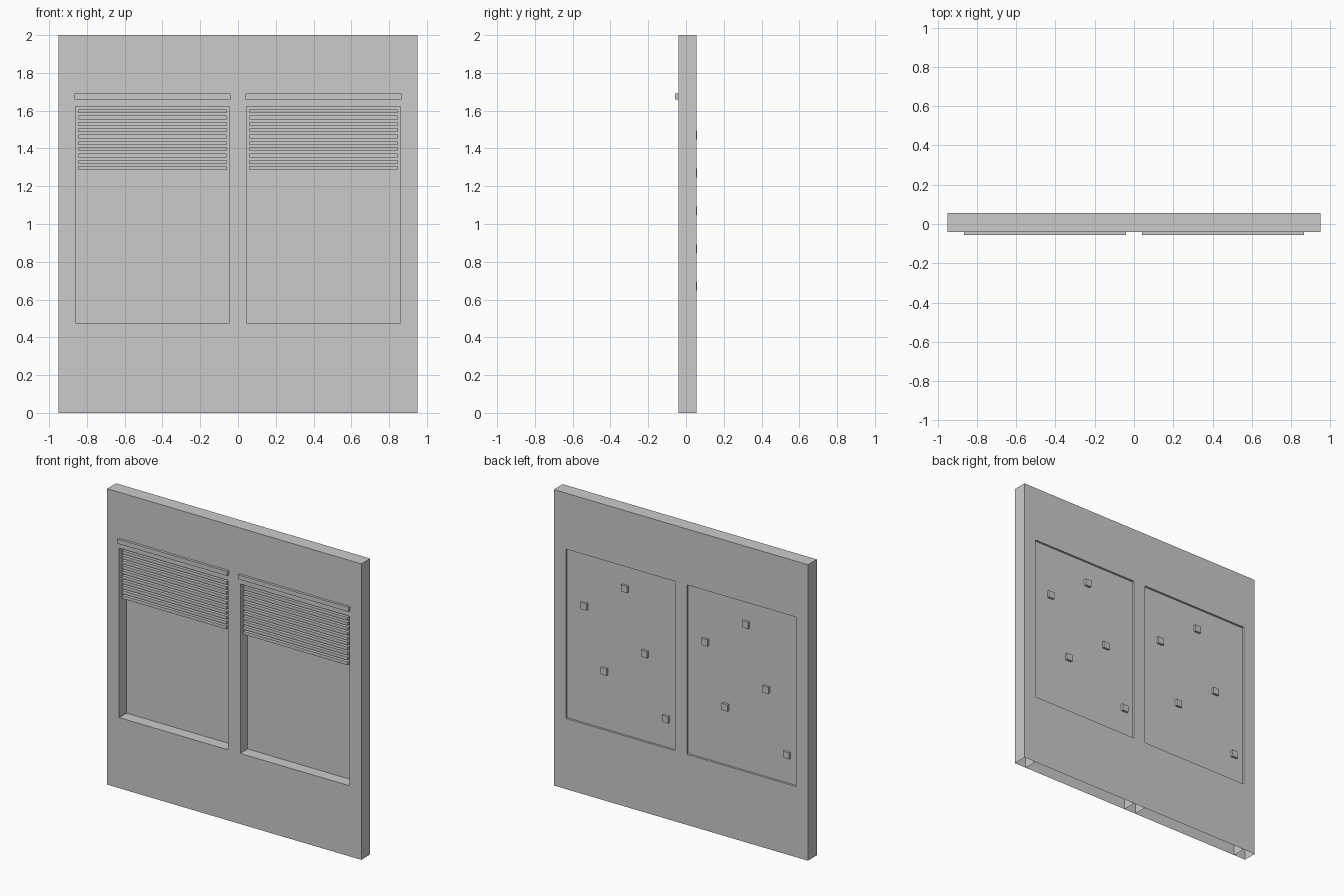
import bpy, bmesh

if "Cube" in bpy.data.objects:
    bpy.data.objects.remove(bpy.data.objects["Cube"])

grey = bpy.data.materials.new("plain_grey")
grey.diffuse_color = (0.6, 0.6, 0.6, 1)
grey.use_nodes = True
grey.node_tree.nodes["Principled BSDF"].inputs["Base Color"].default_value = grey.diffuse_color

FRONT, BACK = -0.04, 0.055          # wall faces
PANE_Y = 0.04                       # glass plane
SILL, HEAD, TOP = 0.477, 1.622, 2.0
INNER, OUTER, EDGE = 0.045, 0.86, 0.95
CENTRE = (INNER + OUTER) / 2


def finish(name, bm, recalc=True):
    bmesh.ops.remove_doubles(bm, verts=bm.verts, dist=1e-5)
    if recalc:
        bmesh.ops.recalc_face_normals(bm, faces=bm.faces)
    mesh = bpy.data.meshes.new(name)
    bm.to_mesh(mesh)
    bm.free()
    mesh.materials.append(grey)
    obj = bpy.data.objects.new(name, mesh)
    bpy.context.collection.objects.link(obj)
    return obj


def quad(bm, *pts):
    bm.faces.new([bm.verts.new(p) for p in pts])


def sheet_x(bm, x, z0, z1):
    quad(bm, (x, FRONT, z0), (x, BACK, z0), (x, BACK, z1), (x, FRONT, z1))


def sheet_z(bm, z, x0, x1):
    quad(bm, (x0, FRONT, z), (x1, FRONT, z), (x1, BACK, z), (x0, BACK, z))


def box(name, x0, x1, y0, y1, z0, z1):
    bm = bmesh.new()
    bmesh.ops.create_cube(bm, size=1)
    for v in bm.verts:
        v.co = (x1 if v.co.x > 0 else x0,
                y1 if v.co.y > 0 else y0,
                z1 if v.co.z > 0 else z0)
    return finish(name, bm)


# Wall shell with two window openings, open underneath
xs = [-EDGE, -OUTER, -INNER, INNER, OUTER, EDGE]
zs = [0, SILL, HEAD, TOP]
bm = bmesh.new()
for i in range(5):
    x0, x1 = xs[i], xs[i + 1]
    for j in range(3):
        z0, z1 = zs[j], zs[j + 1]
        if j == 1 and i in (1, 3):
            # reveals around the opening
            sheet_x(bm, x0, z0, z1)
            sheet_x(bm, x1, z0, z1)
            sheet_z(bm, z0, x0, x1)
            sheet_z(bm, z1, x0, x1)
            continue
        for y in (FRONT, BACK):
            quad(bm, (x0, y, z0), (x1, y, z0), (x1, y, z1), (x0, y, z1))
    sheet_z(bm, TOP, x0, x1)
for j in range(3):
    for x in (-EDGE, EDGE):
        sheet_x(bm, x, zs[j], zs[j + 1])
finish("wall", bm)

# Partitions inside the hollow wall, below the windows
bm = bmesh.new()
for x in xs[1:5]:
    sheet_x(bm, x, 0, SILL)
finish("inner_partitions", bm, recalc=False)

# Position of the small blocks on the back of each pane: (x from centre, z)
BLOCKS = [(-0.03, 1.47), (0.275, 1.27), (-0.18, 1.07), (0.125, 0.87), (-0.335, 0.67)]

for side, cx in (("left", -CENTRE), ("right", CENTRE)):
    half = (OUTER - INNER) / 2
    # Window pane
    box(side + "_pane", cx - half, cx + half, PANE_Y - 0.001, PANE_Y + 0.001, SILL, HEAD)
    # Ledge above the window
    box(side + "_ledge", cx - 0.412, cx + 0.412, -0.057, FRONT, 1.66, 1.69)
    # Blind slats
    for k in range(10):
        z = 1.597 - k * 0.0335
        box(f"{side}_slat_{k + 1}", cx - 0.392, cx + 0.392, -0.035, -0.005,
            z - 0.0105, z + 0.0105)
    # Small blocks on the back of the pane
    for k, (dx, z) in enumerate(BLOCKS):
        x = cx + dx
        box(f"{side}_block_{k + 1}", x - 0.0225, x + 0.0225, PANE_Y, 0.057,
            z - 0.0225, z + 0.0225)
